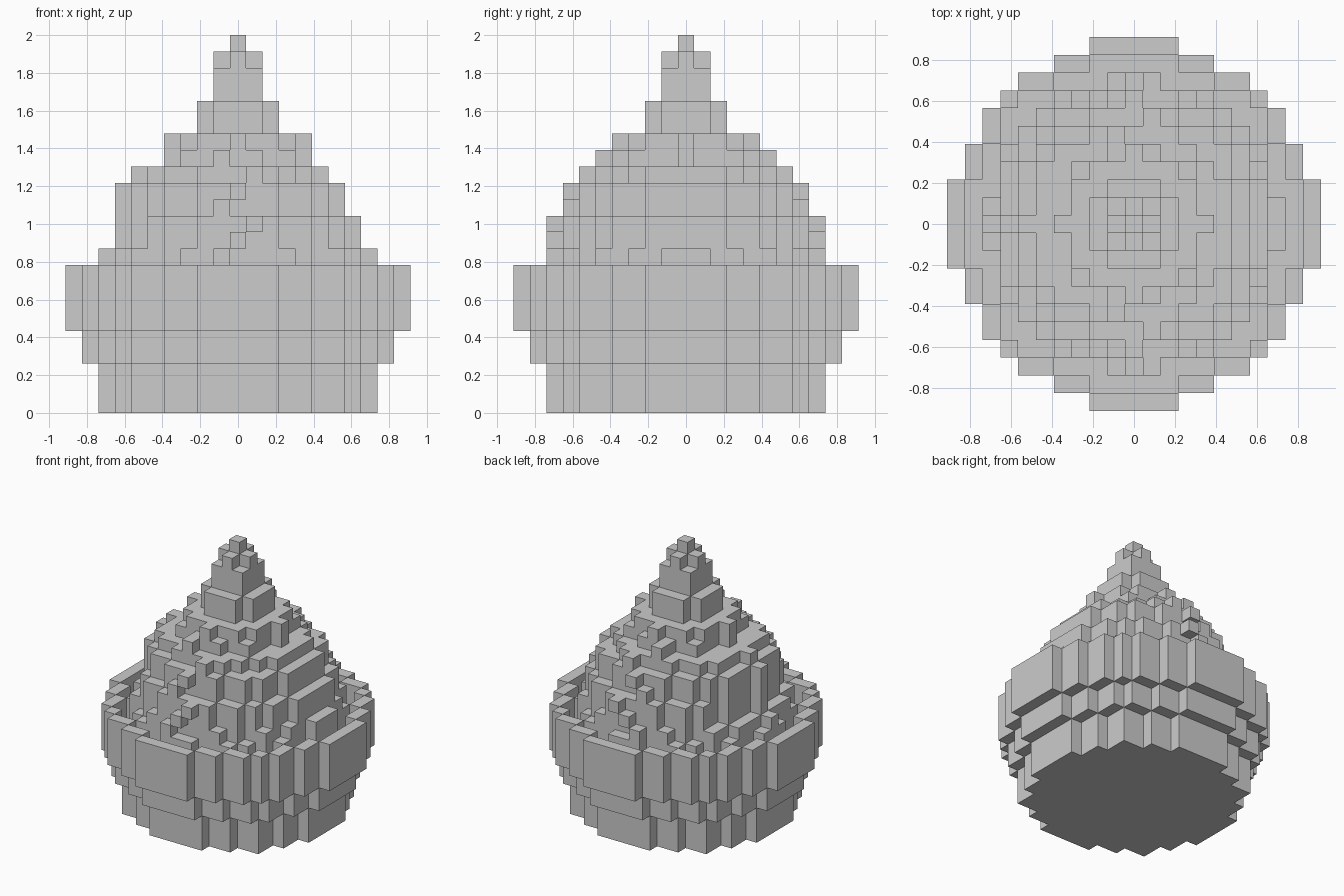
import bpy, bmesh, math

cube = bpy.data.objects.get("Cube")
if cube:
    bpy.data.objects.remove(cube, do_unlink=True)

V = 2 / 23  # block size

grey = bpy.data.materials.new("plain grey")
grey.use_nodes = True
color = (0.604, 0.604, 0.604, 1)
grey.diffuse_color = color
grey.node_tree.nodes["Principled BSDF"].inputs["Base Color"].default_value = color


def build(name, cells, solid):
    """Skin a set of blocks, leaving out faces that touch any solid block."""
    bm = bmesh.new()
    verts = {}

    def vert(p):
        if p not in verts:
            verts[p] = bm.verts.new(((p[0] - .5) * V, (p[1] - .5) * V, p[2] * V))
        return verts[p]

    for c in sorted(cells):
        for axis in range(3):
            u, w = (axis + 1) % 3, (axis + 2) % 3
            for side in (0, 1):
                n = list(c)
                n[axis] += 2 * side - 1
                if tuple(n) in solid:
                    continue
                ring = []
                for a, b in ((0, 0), (1, 0), (1, 1), (0, 1)):
                    p = list(c)
                    p[axis] += side
                    p[u] += a
                    p[w] += b
                    ring.append(vert(tuple(p)))
                bm.faces.new(ring if side else ring[::-1])
    # Merge blocks into larger flat faces
    bmesh.ops.dissolve_limit(bm, angle_limit=0.01, verts=bm.verts[:], edges=bm.edges[:])
    mesh = bpy.data.meshes.new(name)
    bm.to_mesh(mesh)
    bm.free()
    mesh.materials.append(grey)
    obj = bpy.data.objects.new(name, mesh)
    bpy.context.collection.objects.link(obj)


def disc(limit, layers):
    return {(i, j, k) for k in layers for i in range(-10, 11) for j in range(-10, 11)
            if i * i + j * j <= limit}


# Paper cup: three stepped tiers with a raised rim
cup = disc(72, range(3)) | disc(85, range(3, 5)) | disc(105, range(5, 9))
cup -= disc(85, range(7, 9))

# Icing: reach of each layer toward the left, right and front or back
icing = disc(66, range(7, 9))
reach = [(8.1, 8, 8), (7.3, 7, 8), (7.3, 7, 8), (6.4, 7, 7),
         (6.4, 7, 7), (5.4, 6, 6), (4, 4, 5), (4, 4, 4)]
for k, (left, right, side) in enumerate(reach, 9):
    for i in range(-8, 9):
        for j in range(-8, 9):
            if math.hypot(i / (left if i > 0 else right), j / (side - .4)) <= 1:
                icing.add((i, j, k))
    # Single blocks standing out at the front and back
    bump = k % 3 - 1
    icing |= {(bump, side, k), (bump, -side, k)}

# Peak of the icing
icing |= disc(5, range(17, 19)) | disc(2, range(19, 21)) | disc(1, [21]) | disc(0, [22])

solid = cup | icing
build("cup", cup, solid)
build("icing", icing, solid)
